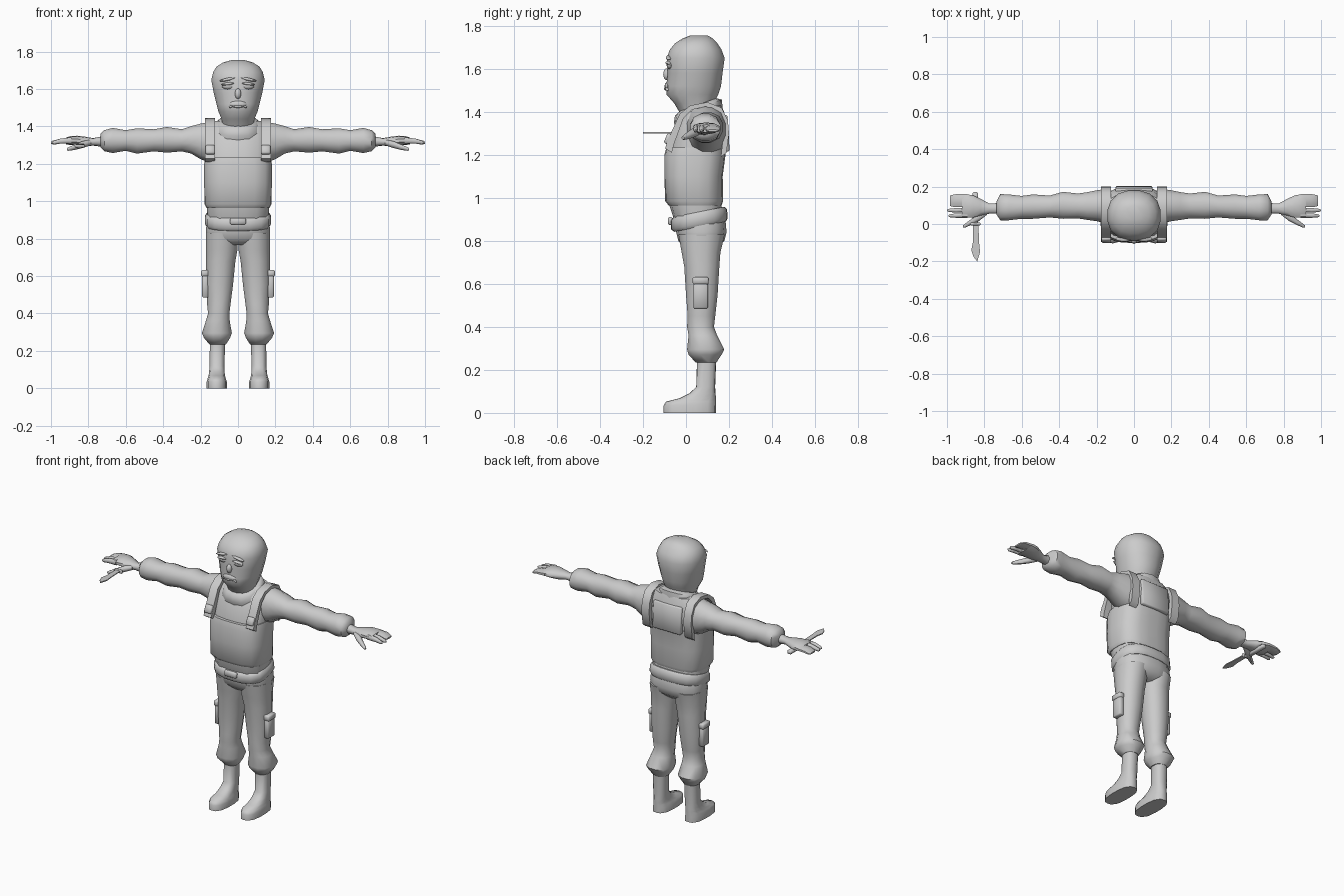
import bpy, bmesh, math
from mathutils import Matrix

grey = bpy.data.materials.new("plain grey")
grey.diffuse_color = (0.6, 0.6, 0.6, 1)


def finish(name, bm):
    bmesh.ops.recalc_face_normals(bm, faces=bm.faces)
    me = bpy.data.meshes.new(name)
    bm.to_mesh(me)
    bm.free()
    me.materials.append(grey)
    ob = bpy.data.objects.new(name, me)
    bpy.context.collection.objects.link(ob)
    return ob


def loft(name, axis, sections, n=12, power=2.4, tilt=0.0, side=1):
    """Skin rounded sections: (position, a0, a1, b0, b1) along 'z' (a=x, b=y) or 'x' (a=y, b=z)."""
    bm = bmesh.new()
    rings = []
    for t, a0, a1, b0, b1 in sections:
        ring = []
        for i in range(n):
            w = 2 * math.pi * (i + 0.5) / n
            c, s = math.cos(w), math.sin(w)
            k = (abs(c) ** power + abs(s) ** power) ** (-1 / power)
            k /= math.cos(math.pi / n) ** 0.5
            a = (a0 + a1) / 2 + (a1 - a0) / 2 * c * k
            b = (b0 + b1) / 2 + (b1 - b0) / 2 * s * k
            p = (a * side, b, t + tilt * (b - 0.06)) if axis == 'z' else (t * side, a, b)
            ring.append(bm.verts.new(p))
        rings.append(ring)
    for r, q in zip(rings, rings[1:]):
        for i in range(n):
            j = (i + 1) % n
            bm.faces.new((r[i], r[j], q[j], q[i]))
    bm.faces.new(rings[0])
    bm.faces.new(rings[-1])
    return finish(name, bm)


def sym(sections):
    """Sections centred on x = 0: (z, half width, y0, y1)."""
    return [(z, -w, w, y0, y1) for z, w, y0, y1 in sections]


def box(name, centre, size, bevel=0.006, rot=(0, 'X')):
    bm = bmesh.new()
    m = Matrix.Translation(centre) @ Matrix.Rotation(rot[0], 4, rot[1]) @ Matrix.Diagonal((*size, 1))
    bmesh.ops.create_cube(bm, size=1, matrix=m)
    bmesh.ops.bevel(bm, geom=bm.edges[:], offset=bevel, segments=1, affect='EDGES')
    return finish(name, bm)


def blob(name, centre, size, rot=0.0):
    bm = bmesh.new()
    m = Matrix.Translation(centre) @ Matrix.Rotation(rot, 4, 'Y') @ Matrix.Diagonal((*size, 1))
    bmesh.ops.create_uvsphere(bm, u_segments=12, v_segments=8, radius=1, matrix=m)
    return finish(name, bm)


def prism(name, outline, to3d, lo, hi):
    """Extrude a flat outline between two depths."""
    bm = bmesh.new()
    a = [bm.verts.new(to3d(u, v, lo)) for u, v in outline]
    b = [bm.verts.new(to3d(u, v, hi)) for u, v in outline]
    n = len(a)
    bm.faces.new(a)
    bm.faces.new(b)
    for i in range(n):
        bm.faces.new((a[i], a[(i + 1) % n], b[(i + 1) % n], b[i]))
    return finish(name, bm)


# Head and collar
loft("hooded_head", 'z', sym([
    (1.38, .08, -.02, .12), (1.44, .088, -.055, .13), (1.48, .105, -.09, .15),
    (1.52, .115, -.092, .163), (1.58, .13, -.085, .17), (1.65, .143, -.09, .18),
    (1.69, .133, -.075, .165), (1.72, .115, -.05, .145), (1.742, .08, -.015, .125),
    (1.755, .035, .02, .10)]), n=16, power=2.3)
loft("collar", 'z', sym([(1.35, .13, -.04, .17), (1.39, .122, -.055, .168),
     (1.42, .112, -.05, .165), (1.435, .095, -.03, .14)]), n=14, tilt=.35)

# Face
blob("nose", (0, -.088, 1.575), (.017, .018, .028))
blob("mouth", (0, -.086, 1.518), (.046, .014, .02))
blob("lower_lip", (0, -.093, 1.507), (.03, .01, .007))
for s in (-1, 1):
    blob("eye", (s * .052, -.074, 1.617), (.035, .016, .019))
    blob("eyelid", (s * .052, -.08, 1.628), (.038, .016, .008), s * .12)
    blob("brow", (s * .055, -.08, 1.652), (.045, .014, .008), s * .2)
    blob("mouth_corner", (s * .036, -.086, 1.508), (.016, .01, .006), s * .6)

# Torso, vest and belt
loft("jacket_body", 'z', sym([
    (.90, .16, -.055, .175), (.96, .165, -.075, .165), (1.1, .172, -.085, .165),
    (1.22, .172, -.075, .18), (1.32, .172, -.05, .195), (1.39, .165, -.01, .18),
    (1.43, .13, .03, .165)]), n=16, power=3)
loft("vest", 'z', sym([
    (.965, .168, -.08, .165), (.985, .178, -.096, .172), (1.1, .18, -.1, .17),
    (1.2, .18, -.1, .183), (1.235, .174, -.09, .188)]), n=20, power=3.2)
loft("belt", 'z', sym([(.865, .165, -.055, .185), (.88, .175, -.068, .193),
     (.92, .175, -.07, .19), (.935, .165, -.058, .178)]), n=18, power=2.8, tilt=.2)
box("belt_buckle", (0, -.073, .893), (.085, .022, .036))
box("back_panel", (0, .183, 1.30), (.2, .03, .17), rot=(.06, 'X'))

# Shoulder straps: a ribbon bent over the shoulder
outer = [(-.097, 1.23), (-.085, 1.27), (-.057, 1.33), (-.03, 1.39), (.02, 1.43), (.10, 1.445),
         (.165, 1.42), (.195, 1.36), (.2, 1.30), (.188, 1.21)]
inner = [(y + (.06 - y) * .2, z - .02) for y, z in reversed(outer)]
for s in (-1, 1):
    prism("shoulder_strap", outer + inner, lambda u, v, d: (d, u, v), s * .122, s * .176)
    box("strap_buckle", (s * .148, -.083, 1.275), (.05, .025, .05), rot=(-.4, 'X'))

# Trousers
loft("trouser_hips", 'z', sym([
    (.765, .13, 0, .14), (.80, .168, -.035, .178), (.84, .17, -.045, .188),
    (.88, .168, -.05, .185), (.92, .16, -.05, .175)]), n=16, power=2.7)

for s in (-1, 1):
    # Legs, boots and thigh pockets
    loft("trouser_leg", 'z', [
        (.83, .0, .17, -.035, .18), (.745, .002, .17, -.02, .16), (.68, .014, .17, -.008, .155),
        (.55, .027, .17, 0, .147), (.45, .04, .165, .008, .136), (.40, .046, .16, .005, .13),
        (.36, .044, .172, .012, .145), (.295, .033, .193, .005, .178), (.27, .042, .182, .012, .165),
        (.235, .064, .153, .045, .142)], n=12, side=s)
    loft("boot", 'z', [
        (0, .06, .167, -.102, .138), (.035, .06, .167, -.102, .138), (.052, .066, .162, -.092, .138),
        (.068, .07, .157, -.03, .138), (.09, .072, .154, .015, .137), (.12, .072, .152, .048, .135),
        (.25, .07, .15, .052, .14)], n=14, power=2.8, side=s)
    box("thigh_pocket", (s * .175, .068, .552), (.034, .068, .135))
    box("pocket_flap", (s * .177, .068, .615), (.04, .074, .035))

    # Sleeve with folds
    loft("sleeve", 'x', [
        (.13, .0, .19, 1.20, 1.43), (.2, .015, .18, 1.225, 1.415), (.25, .022, .17, 1.255, 1.402),
        (.3, .03, .163, 1.267, 1.385), (.38, .028, .172, 1.26, 1.397), (.45, .035, .152, 1.267, 1.385),
        (.54, .028, .158, 1.255, 1.39), (.6, .028, .15, 1.27, 1.38), (.67, .02, .158, 1.258, 1.392),
        (.715, .02, .16, 1.268, 1.38), (.735, .05, .12, 1.29, 1.36)], n=12, side=s)

    # Hand: palm, fingers and thumb
    loft("palm", 'x', [
        (.71, .055, .112, 1.29, 1.35), (.775, .055, .11, 1.298, 1.337), (.82, .045, .135, 1.295, 1.345),
        (.86, .035, .153, 1.298, 1.35), (.90, .033, .16, 1.302, 1.347), (.92, .035, .158, 1.305, 1.34)],
        n=10, side=s)
    for name, y0, y1, tip in (("index_finger", .033, .057, .993), ("middle_finger", .061, .086, 1.0),
                              ("outer_fingers", .09, .16, .985)):
        loft(name, 'x', [(.89, y0, y1, 1.308, 1.342), (.95, y0, y1, 1.308, 1.335),
                         (tip - .01, y0 + .003, y1 - .005, 1.304, 1.324),
                         (tip, y0 + .008, y1 - .01, 1.308, 1.318)], n=8, side=s)
    loft("thumb", 'x', [(.785, .05, .085, 1.3, 1.33), (.83, .015, .06, 1.285, 1.322),
         (.87, -.005, .027, 1.275, 1.305), (.905, -.02, .0, 1.27, 1.29),
         (.915, -.02, -.008, 1.273, 1.284)], n=8, side=s)

# Knife held in the hand on the -x side
prism("knife_blade", [(-.838, -.2), (-.858, -.175), (-.87, -.14), (-.862, -.1), (-.862, .0),
                      (-.832, .0), (-.828, -.1), (-.823, -.15)],
      lambda u, v, d: (u, v, d), 1.30, 1.306)
box("knife_handle", (-.848, .085, 1.295), (.03, .17, .024))
box("knife_guard", (-.848, .0, 1.299), (.055, .014, .022), bevel=.004)

# Smooth shading with sharp edges kept
bpy.ops.object.select_all(action='SELECT')
bpy.context.view_layer.objects.active = bpy.context.scene.objects[0]
bpy.ops.object.shade_smooth_by_angle(angle=math.radians(50))
